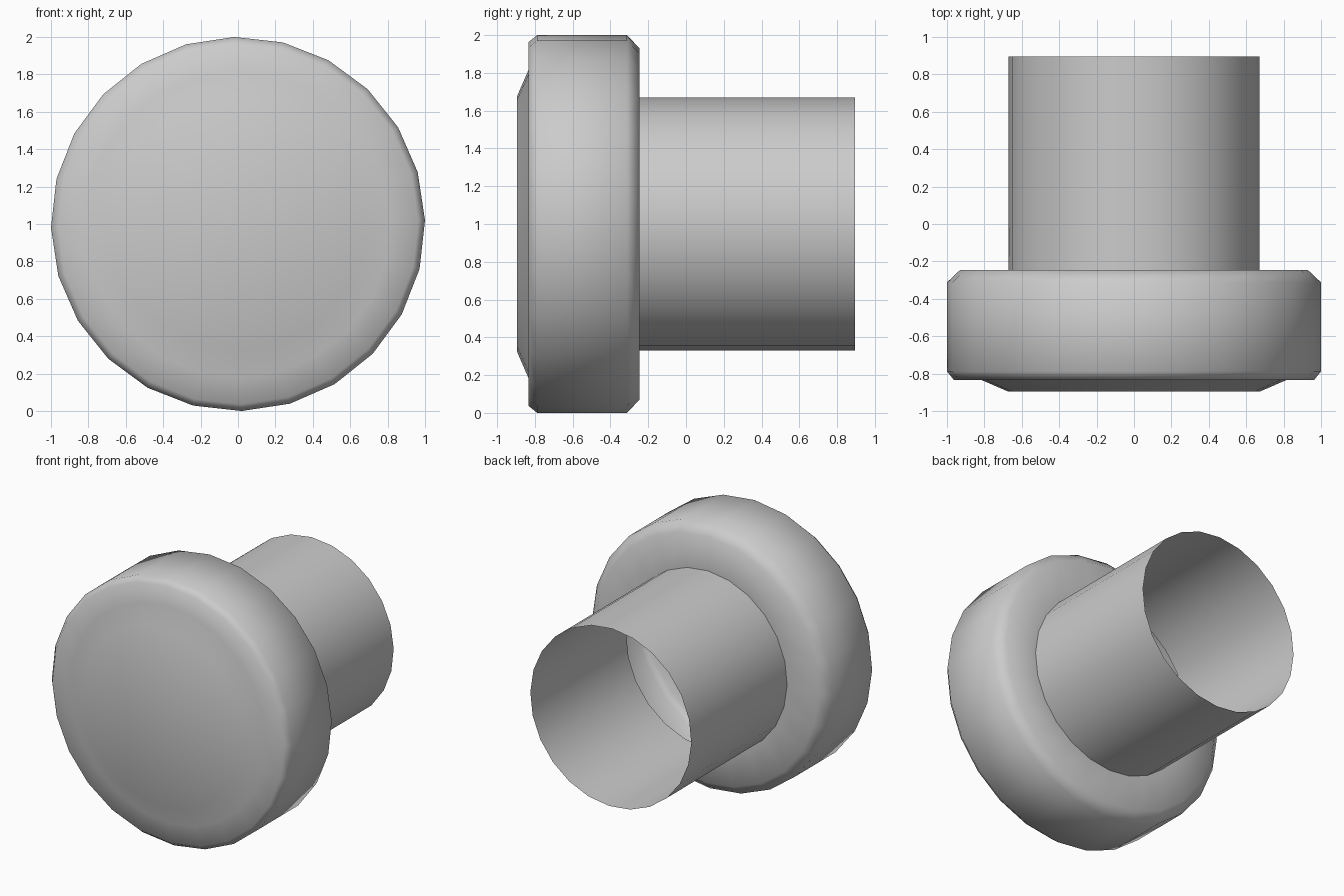
import bpy, bmesh, math

if "Cube" in bpy.data.objects:
    bpy.data.objects.remove(bpy.data.objects["Cube"])

SIDES = 24
OFFSET = math.radians(-1.1)

# (radius, y) profile from the front face edge to the open rear end
PROFILE = [
    (0.675, -0.895), (0.818, -0.833),   # raised front cap
    (0.964, -0.833), (1.0, -0.788),     # front rim chamfer
    (1.0, -0.312), (0.93, -0.246),      # head side, rear chamfer
    (0.671, -0.246), (0.671, 0.895),    # collar and hollow tube
]

bm = bmesh.new()


def ring(radius, y):
    angles = [OFFSET + 2 * math.pi * i / SIDES for i in range(SIDES)]
    return [bm.verts.new((radius * math.sin(a), y, 1 + radius * math.cos(a)))
            for a in angles]


# Lathe the shell around the y axis
rings = [ring(r, y) for r, y in PROFILE]
for a, b in zip(rings, rings[1:]):
    for i in range(SIDES):
        j = (i + 1) % SIDES
        bm.faces.new((a[i], a[j], b[j], b[i]))

# Close the front; the rear stays open
bm.faces.new(list(reversed(rings[0])))
bm.normal_update()
bmesh.ops.recalc_face_normals(bm, faces=bm.faces[:])
bm.faces.ensure_lookup_table()
if bm.faces[-1].normal.y > 0:
    bmesh.ops.reverse_faces(bm, faces=bm.faces[:])

mesh = bpy.data.meshes.new("round_knob")
bm.to_mesh(mesh)
bm.free()
knob = bpy.data.objects.new("round_knob", mesh)
bpy.context.collection.objects.link(knob)

# Smooth rims, sharp collar joint
bpy.context.view_layer.objects.active = knob
knob.select_set(True)
bpy.ops.object.shade_smooth_by_angle(angle=math.radians(60))
